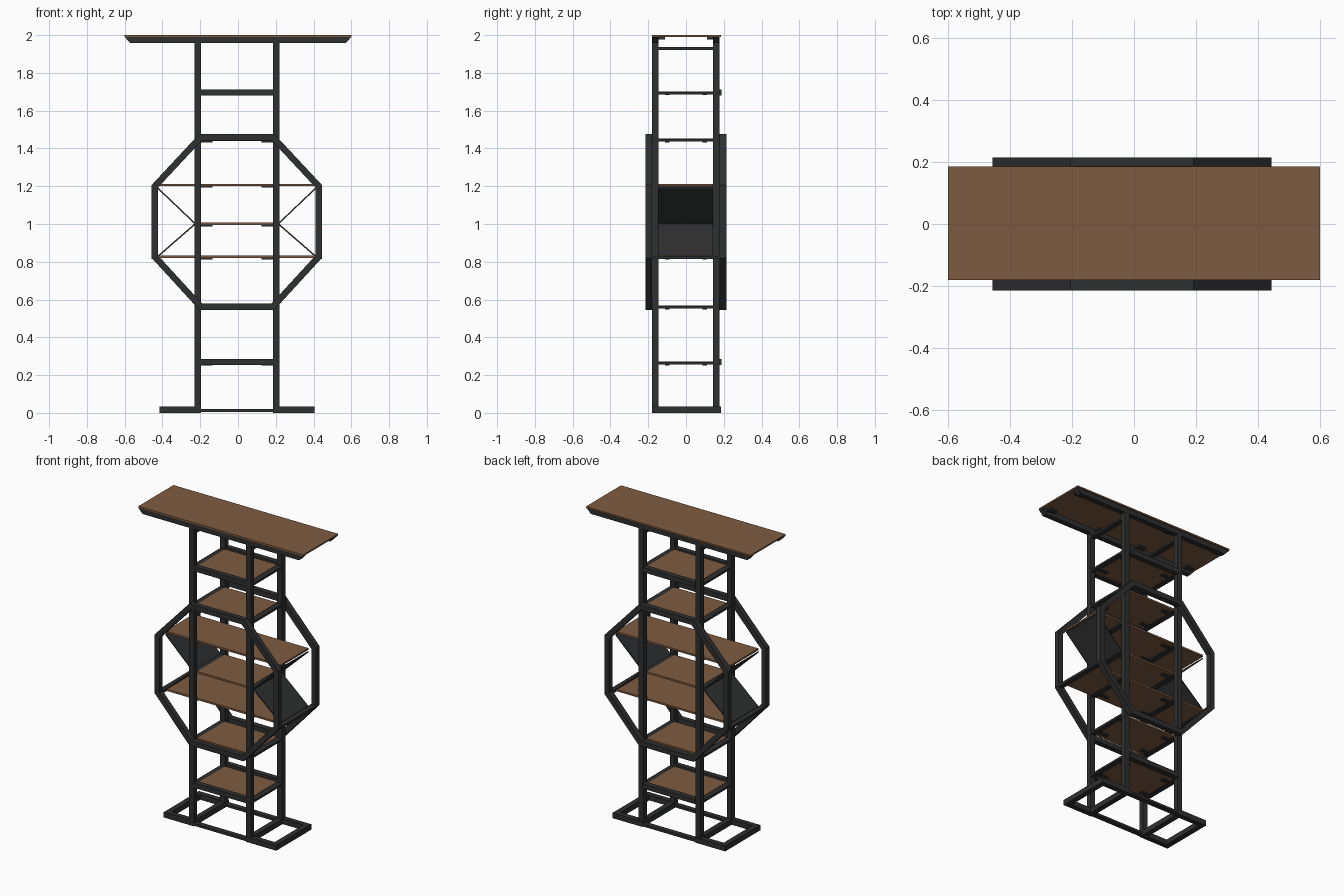
import bpy, bmesh
from mathutils import Vector

cube = bpy.data.objects.get("Cube")
if cube:
    bpy.data.objects.remove(cube, do_unlink=True)


def material(name, rgb):
    m = bpy.data.materials.new(name)
    m.use_nodes = True
    m.diffuse_color = (*rgb, 1)
    m.node_tree.nodes["Principled BSDF"].inputs["Base Color"].default_value = (*rgb, 1)
    return m


STEEL = material("dark steel", (0.028, 0.029, 0.030))
WOOD = material("brown wood", (0.21, 0.105, 0.053))


def finish(name, bm, mat):
    bmesh.ops.recalc_face_normals(bm, faces=bm.faces)
    mesh = bpy.data.meshes.new(name)
    bm.to_mesh(mesh)
    bm.free()
    mesh.materials.append(mat)
    obj = bpy.data.objects.new(name, mesh)
    bpy.context.collection.objects.link(obj)
    return obj


def box(name, x, y, z, mat=STEEL):
    """Box from (min, max) pairs."""
    bm = bmesh.new()
    bmesh.ops.create_cube(bm, size=1)
    for v in bm.verts:
        v.co = [(a + b) / 2 + c * (b - a) for c, (a, b) in zip(v.co, (x, y, z))]
    return finish(name, bm, mat)


def prism(name, profile, y, mat=STEEL):
    """Extrude an (x, z) profile between two y values."""
    bm = bmesh.new()
    face = bm.faces.new([bm.verts.new((px, y[0], pz)) for px, pz in profile])
    new = bmesh.ops.extrude_face_region(bm, geom=[face])["geom"]
    for v in new:
        if isinstance(v, bmesh.types.BMVert):
            v.co.y = y[1]
    return finish(name, bm, mat)


def inset(points, t):
    """Move the sides of a counter-clockwise polygon inwards by t."""
    result = []
    for i, p in enumerate(points):
        a = (p - points[i - 1]).normalized()
        b = (points[(i + 1) % len(points)] - p).normalized()
        na, nb = Vector((-a.y, a.x)), Vector((-b.y, b.x))
        result.append(p + (na + nb) * t / (1 + na.dot(nb)))
    return result


LEFT, RIGHT = (0.185, 0.22), (-0.23, -0.195)
FRONT, BACK = (-0.18, -0.146), (0.143, 0.178)
SPAN_X, SPAN_Y = (-0.195, 0.185), (-0.147, 0.144)
SIDES = (("left", LEFT), ("right", RIGHT))
ENDS = (("front", FRONT), ("back", BACK))

# Four upright posts
for sx, x in SIDES:
    for sy, y in ENDS:
        box(f"{sy}_{sx}_post", x, y, (0, 1.96))

# Base frame
for sy, y in (("front", (-0.18, -0.146)), ("back", (0.15, 0.185))):
    box(f"base_{sy}_left_foot", (0.185, 0.405), y, (0, 0.035))
    box(f"base_{sy}_right_foot", (-0.415, -0.195), y, (0, 0.035))
    box(f"base_{sy}_middle_bar", SPAN_X, y, (0.004, 0.02))
for sx, x in SIDES + (("outer_left", (0.37, 0.405)), ("outer_right", (-0.415, -0.38))):
    box(f"base_{sx}_cross_bar", x, (-0.147, 0.151), (0, 0.035))

# Octagonal frames outside the posts
outer = [Vector(p) for p in (
    (-0.205, 0.545), (0.192, 0.545), (0.444, 0.82), (0.444, 1.207),
    (0.192, 1.477), (-0.205, 1.477), (-0.457, 1.207), (-0.457, 0.82))]
inner = inset(outer, 0.034)
for sy, (y0, y1) in (("front", (-0.215, -0.18)), ("back", (0.178, 0.215))):
    bm = bmesh.new()
    rings = [[bm.verts.new((p.x, y, p.y)) for p in ring]
             for ring, y in ((outer, y0), (outer, y1), (inner, y1), (inner, y0))]
    for r in range(4):
        a, b = rings[r], rings[(r + 1) % 4]
        for i in range(8):
            j = (i + 1) % 8
            bm.faces.new((a[i], a[j], b[j], b[i]))
    finish(f"{sy}_octagon_frame", bm, STEEL)

# Rails between the posts
for level, z in (("upper", (1.68, 1.712)), ("lower", (0.254, 0.286))):
    box(f"{level}_front_rail", SPAN_X, FRONT, z)
    box(f"{level}_back_rail", SPAN_X, (0.152, 0.187), z)

# Thin side bars under the shelves
for z in (1.93, 1.694, 1.444, 1.2, 1.0, 0.822, 0.56, 0.264):
    for sx, x in SIDES:
        box(f"{sx}_side_bar", x, SPAN_Y, (z - 0.008, z + 0.006))

# Shelves with small fixing plates underneath
for name, z, x in (("upper", 1.694, SPAN_X), ("octagon_top", 1.444, SPAN_X),
                   ("wide_upper", 1.205, (-0.425, 0.412)), ("middle", 1.0, SPAN_X),
                   ("wide_lower", 0.824, (-0.425, 0.412)),
                   ("octagon_bottom", 0.56, SPAN_X), ("lower", 0.264, SPAN_X)):
    box(f"{name}_shelf", x, SPAN_Y, (z - 0.004, z + 0.008), WOOD)
    for px in (-0.165, 0.155):
        for py in (-0.1, 0.1):
            box(f"{name}_shelf_fixing", (px - 0.03, px + 0.03), (py - 0.012, py + 0.012),
                (z - 0.012, z - 0.003))

# Bars joining the lower corners of the octagons
for sx, x in (("left", (0.41, 0.444)), ("right", (-0.457, -0.423))):
    box(f"{sx}_corner_bar", x, (-0.181, 0.179), (0.814, 0.83))

# Folded side panels inside the octagon
for sx, tip, edge in (("left", 0.213, 0.412), ("right", -0.226, -0.425)):
    for level, z in (("upper", 1.19), ("lower", 0.828)):
        prism(f"{sx}_{level}_panel",
              [(tip, 0.996), (tip, 1.006), (edge, z + 0.005), (edge, z - 0.005)], SPAN_Y)

# Table top on two mitred rails
box("table_top", (-0.6, 0.6), (-0.18, 0.185), (1.99, 2.0), WOOD)
for sy, y in ENDS:
    prism(f"table_{sy}_rail",
          [(-0.57, 1.957), (0.57, 1.957), (0.6, 1.99), (-0.6, 1.99)], y)
for px in (-0.54, -0.16, 0.16, 0.54):
    for py in (-0.13, 0.13):
        box("table_fixing", (px - 0.03, px + 0.03), (py - 0.02, py + 0.02), (1.978, 1.991))
